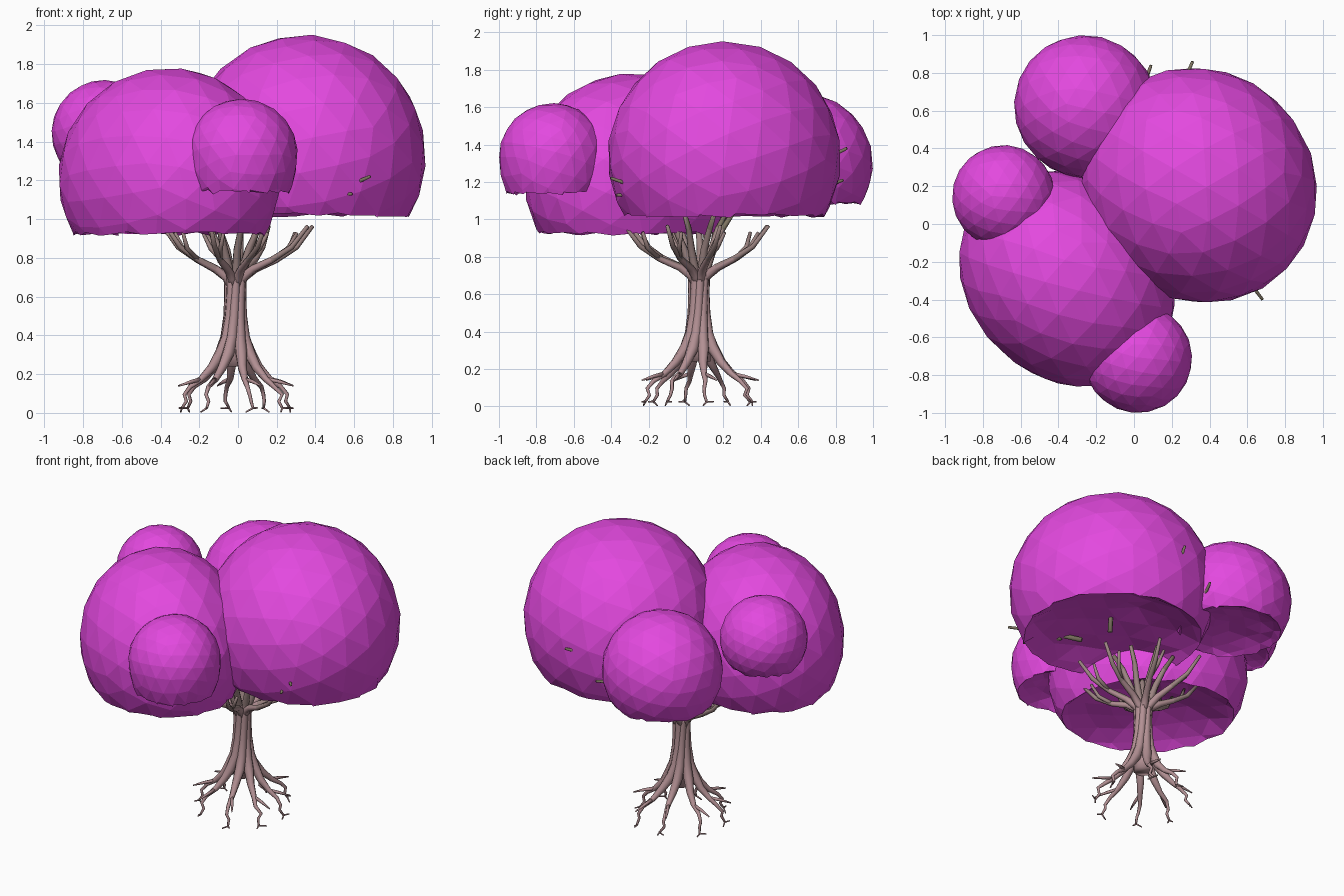
import bpy, bmesh, math, random
from mathutils import Vector, Euler

if "Cube" in bpy.data.objects:
    bpy.data.objects.remove(bpy.data.objects["Cube"])

random.seed(4)
AXIS = Vector((-0.015, 0.07, 0))  # trunk axis on the ground


def material(name, rgb):
    m = bpy.data.materials.new(name)
    m.diffuse_color = (*rgb, 1)
    m.use_nodes = True
    m.node_tree.nodes["Principled BSDF"].inputs["Base Color"].default_value = m.diffuse_color
    return m


LEAF = material("magenta leaves", (0.77, 0.066, 0.74))
BARK = material("pink bark", (0.45, 0.28, 0.295))
BRANCH = material("mauve brown branch", (0.33, 0.23, 0.22))
TWIG = material("olive twig", (0.21, 0.175, 0.12))


def finish(bm, name, mats, smooth):
    bmesh.ops.recalc_face_normals(bm, faces=bm.faces)
    me = bpy.data.meshes.new(name)
    for f in bm.faces:
        f.smooth = smooth
    bm.to_mesh(me)
    bm.free()
    for m in mats:
        me.materials.append(m)
    ob = bpy.data.objects.new(name, me)
    bpy.context.collection.objects.link(ob)
    return ob


def tube(bm, pts, radii, sides=7):
    """Tapered closed tube through the points."""
    pts = [Vector(p) for p in pts]
    rings = []
    for i, p in enumerate(pts):
        t = (pts[min(i + 1, len(pts) - 1)] - pts[max(i - 1, 0)]).normalized()
        ref = Vector((0.31, 0.95, 0.02)) if abs(t.y) < 0.85 else Vector((1, 0, 0.1))
        u = t.cross(ref).normalized()
        v = t.cross(u)
        rings.append([bm.verts.new(p + radii[i] * (math.cos(a) * u + math.sin(a) * v))
                      for a in (2 * math.pi * k / sides for k in range(sides))])
    for r0, r1 in zip(rings, rings[1:]):
        for k in range(sides):
            j = (k + 1) % sides
            bm.faces.new((r0[k], r0[j], r1[j], r1[k]))
    bm.faces.new(rings[0])
    bm.faces.new(rings[-1][::-1])


def polar(angle, r, z):
    return AXIS + Vector((r * math.cos(angle), r * math.sin(angle), z))


# Trunk strands that flare out into roots
bm = bmesh.new()
PROFILE = [(.30, .025, .007), (.275, .06, .009), (.285, .095, .010), (.25, .135, .012),
           (.19, .175, .017), (.13, .235, .024), (.08, .31, .031), (.05, .39, .029),
           (.036, .50, .026), (.033, .60, .025), (.035, .68, .025), (.045, .74, .02)]
N = 8
for i in range(N):
    a0 = 2 * math.pi * (i + 0.25) / N + random.uniform(-.08, .08)
    s = random.uniform(.94, 1.06)
    pts, radii = [], []
    for k, (r, z, w) in enumerate(PROFILE):
        wiggle = random.uniform(-.06, .06) if k < 4 else 0
        pts.append(polar(a0 + 1.6 * max(z - .22, 0) + wiggle, r * (s if k < 6 else 1), z))
        radii.append(w)
    tube(bm, pts, radii)
    # Rootlets at the tip and at the bend
    for da, r, z in ((.10, .325, .025), (-.08, .30, .004)):
        tube(bm, [pts[0], polar(a0 + da, r * s, z)], [.006, .004], 5)
    tube(bm, [pts[4], polar(a0 + .1, .26 * s, .16), polar(a0 + .15, .33 * s, .14)],
         [.012, .010, .004], 5)
tube(bm, [polar(0, 0, z) for z in (.24, .32, .45, .74)], [.06, .06, .045, .045], 10)
finish(bm, "trunk_and_roots", [BARK], True)

# Spreading branches, each forked near the end and stopping below the leaves
bm = bmesh.new()
for i in range(8):
    a = 2 * math.pi * (i + .45) / 8 + random.uniform(-.15, .15)
    k = random.uniform(.88, 1.06)
    mid = polar(a, .22 * k, .79)
    tube(bm, [polar(a, .02, .64), polar(a, .045, .70), polar(a, .11, .745), mid,
              polar(a + .04, .33 * k, .855), polar(a + .06, .42 * k, .965)],
         [.025, .025, .021, .017, .014, .010])
    tube(bm, [mid, polar(a + .12, .30 * k, .85), polar(a + .2, .34 * k, .93)],
         [.014, .013, .009], 6)
# Steep inner branches
for i in range(7):
    a = 2 * math.pi * (i + .4) / 7
    tube(bm, [polar(a, .02, .62), polar(a, .045, .74), polar(a, .08, .84),
              polar(a + .1, .13, .95), polar(a + .1, .19, 1.04)],
         [.024, .023, .020, .016, .012])
# Loose twig ends that poke through the leaf clumps
for p, q in (((.40, -.03, 1.07), (.68, -.40, 1.22)), ((.48, -.13, 1.1), (.585, -.37, 1.13)),
             ((.36, .2, 1.04), (.38, .24, 1.3)), ((.18, .55, 1.2), (.31, .86, 1.38)),
             ((.0, .6, 1.1), (.09, .84, 1.21)), ((-.55, .1, 1.0), (-.78, .08, 1.13))):
    p, q = Vector(p), Vector(q)
    tube(bm, [p, p.lerp(q, .5) + Vector((0, 0, .012)), q], [.016, .013, .008])
for f in bm.faces:
    z = f.calc_center_median().z
    f.material_index = 0 if z < .77 else 1 if z < .99 else 2
finish(bm, "branches", [BARK, BRANCH, TWIG], True)


# Faceted leaf clumps: spheres with the underside folded up into a hollow.
# across/along: radii along the two horizontal diagonals, drop: stretch below the centre
def clump(name, centre, across, along, height, rim, drop=1.0):
    bm = bmesh.new()
    bmesh.ops.create_icosphere(bm, subdivisions=3, radius=1.005)
    rot = Euler((random.uniform(-.4, .4), random.uniform(-.4, .4), random.uniform(0, 6))).to_matrix()
    for v in bm.verts:
        c = rot @ v.co
        u, w = (c.x + c.y) * across / 2, (c.y - c.x) * along / 2
        v.co = Vector((u - w, u + w, c.z * height * (drop if c.z < 0 else 1))) + Vector(centre)
    bmesh.ops.bisect_plane(bm, geom=bm.verts[:] + bm.edges[:] + bm.faces[:],
                           plane_co=(0, 0, rim), plane_no=(0, 0, 1))
    for v in bm.verts:
        if v.co.z < rim - 1e-4:
            v.co.z = rim + (.4 + random.uniform(-.08, .08)) * (rim - v.co.z)
        elif v.co.z < rim + 1e-4:
            v.co.z += random.uniform(-.012, .012)
    finish(bm, name, [LEAF], False)


clump("leaf_clump_large_right", (.345, .205, 1.33), .605, .64, .62, 1.02)
clump("leaf_clump_large_left", (-.355, -.29, 1.21), .52, .62, .57, .925)
clump("leaf_clump_back", (-.255, .62, 1.295), .375, .382, .378, 1.085)
clump("leaf_clump_small_left", (-.69, .145, 1.445), .272, .272, .272, 1.28)
clump("leaf_clump_small_front", (.02, -.712, 1.335), .287, .287, .285, 1.14, 1.35)
